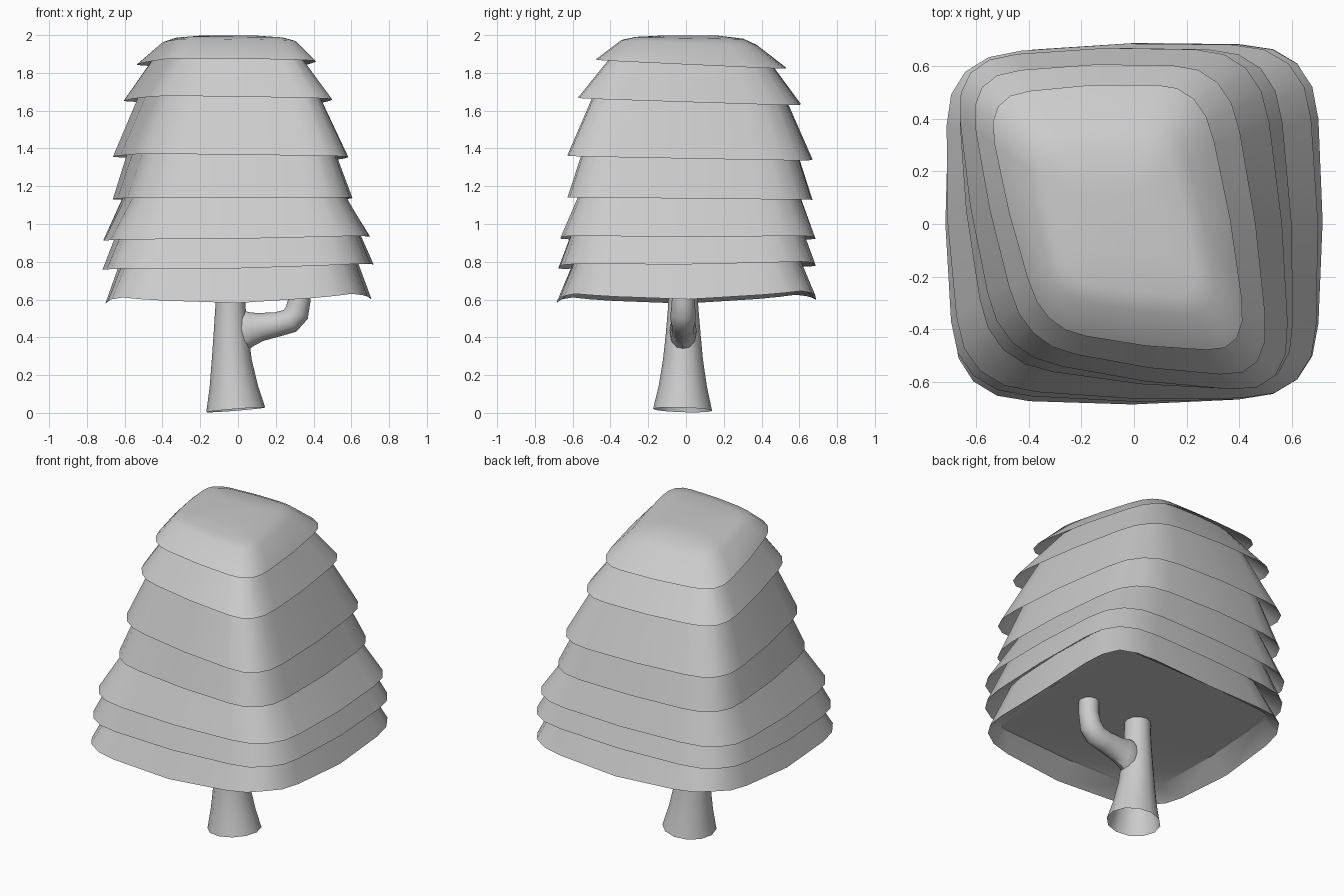
import bpy, bmesh, math
from mathutils import Vector

if "Cube" in bpy.data.objects:
    bpy.data.objects.remove(bpy.data.objects["Cube"])


def loft(name, rings, cap_start=False, cap_end=False):
    """Skin a list of equal-length point rings."""
    bm = bmesh.new()
    loops = [[bm.verts.new(p) for p in ring] for ring in rings]
    n = len(loops[0])
    for a, b in zip(loops, loops[1:]):
        for i in range(n):
            j = (i + 1) % n
            bm.faces.new((a[i], a[j], b[j], b[i]))
    if cap_start:
        bm.faces.new(loops[0])
    if cap_end:
        bm.faces.new(loops[-1])
    bmesh.ops.recalc_face_normals(bm, faces=bm.faces)
    me = bpy.data.meshes.new(name)
    bm.to_mesh(me)
    bm.free()
    ob = bpy.data.objects.new(name, me)
    bpy.context.collection.objects.link(ob)
    bpy.ops.object.select_all(action='DESELECT')
    ob.select_set(True)
    bpy.context.view_layer.objects.active = ob
    bpy.ops.object.shade_smooth_by_angle(angle=math.radians(35))
    return ob


def rounded_quad(corners, z, tx=0.0, ty=0.0, lift=0.0, scale=1.0, rnd=0.42):
    """Rounded, slightly bulging four-sided outline with a tilted rim."""
    c = [Vector(p) for p in corners]
    mid = sum(c, Vector((0, 0))) / 4
    c = [mid + (p - mid) * scale for p in c]
    pts = []
    for i in range(4):
        C = c[i]
        m0 = mid + ((c[i - 1] + C) / 2 - mid) * 1.04
        m1 = mid + ((C + c[(i + 1) % 4]) / 2 - mid) * 1.04
        a, b = C.lerp(m0, rnd), C.lerp(m1, rnd)
        for t in (0, .25, .5, .75, 1):
            p = a.lerp(C, t).lerp(C.lerp(b, t), t)
            pts.append((p, lift * (1 - abs(t - .5))))
        pts.append((m1, 0))
    return [(p.x, p.y, z + tx * p.x + ty * p.y + l) for p, l in pts]


# Foliage tiers: corners (back left, back right, front right, front left),
# rim height, tilt in x and y, corner lift, then the hidden tuck: inset, rise
tiers = [
    ([(-.57, .49), (.26, .53), (.44, -.49), (-.35, -.40)], 1.852, -.02, -.05, 0, .76, .07),
    ([(-.64, .57), (.36, .60), (.525, -.59), (-.42, -.46)], 1.655, -.02, -.035, 0, .79, .12),
    ([(-.69, .63), (.48, .66), (.60, -.65), (-.51, -.50)], 1.355, -.015, -.02, 0, .83, .12),
    ([(-.68, .63), (.54, .66), (.61, -.64), (-.55, -.53)], 1.135, 0, -.01, 0, .84, .12),
    ([(-.715, .64), (.655, .68), (.69, -.66), (-.65, -.62)], .922, .015, 0, .006, .86, .12),
    ([(-.70, .64), (.69, .68), (.69, -.66), (-.68, -.64)], .772, .02, .01, .01, .84, .10),
    ([(-.67, .645), (.69, .68), (.67, -.655), (-.68, -.665)], .590, .016, .012, .038, .85, .09),
]
crown = [(-.42, .34), (.17, .38), (.33, -.35), (-.30, -.28)]
rings = [rounded_quad(crown, 1.998, scale=.4),
         rounded_quad(crown, 1.986, -.01, -.02, scale=.8),
         rounded_quad(crown, 1.963, -.02, -.045)]
for i, (corners, z, tx, ty, lift, inset, up) in enumerate(tiers):
    rings.append(rounded_quad(corners, z, tx, ty, lift))
    rings.append(rounded_quad(corners, z + up, tx, ty, 0, inset, .15 if i == 6 else .42))
loft("foliage", rings, True, True)

# Trunk: tapered and open at the foot
SIDES = 12
ANG = [2 * math.pi * i / SIDES for i in range(SIDES)]
trunk = []
for x, y, z, r, tilt in [(-.012, -.018, .016, .156, .08), (-.022, -.017, .14, .128, .03),
                         (-.033, -.016, .28, .106, 0), (-.037, -.015, .42, .092, 0),
                         (-.04, -.015, .56, .08, 0), (-.04, -.015, .70, .076, 0)]:
    trunk.append([(x + r * math.cos(a), y + r * math.sin(a),
                   z + tilt * r * (math.cos(a) - .4 * math.sin(a))) for a in ANG])
loft("trunk", trunk)

# Branch: bent tube leaving the trunk and turning up (x, z, radius, y squash, heading)
branch = []
for x, z, r, sq, deg in [(-.02, .43, .08, .7, 5), (.035, .435, .11, .65, 5),
                         (.07, .445, .09, .75, 10), (.12, .455, .075, .88, 12),
                         (.21, .469, .065, 1, 12), (.275, .487, .066, 1, 30),
                         (.312, .53, .066, 1, 60), (.325, .60, .06, 1, 88), (.325, .70, .06, 1, 90)]:
    d = math.radians(deg)
    branch.append([(x - r * math.cos(a) * math.sin(d), -.015 + r * sq * math.sin(a),
                    z + r * math.cos(a) * math.cos(d)) for a in ANG])
loft("branch", branch)
